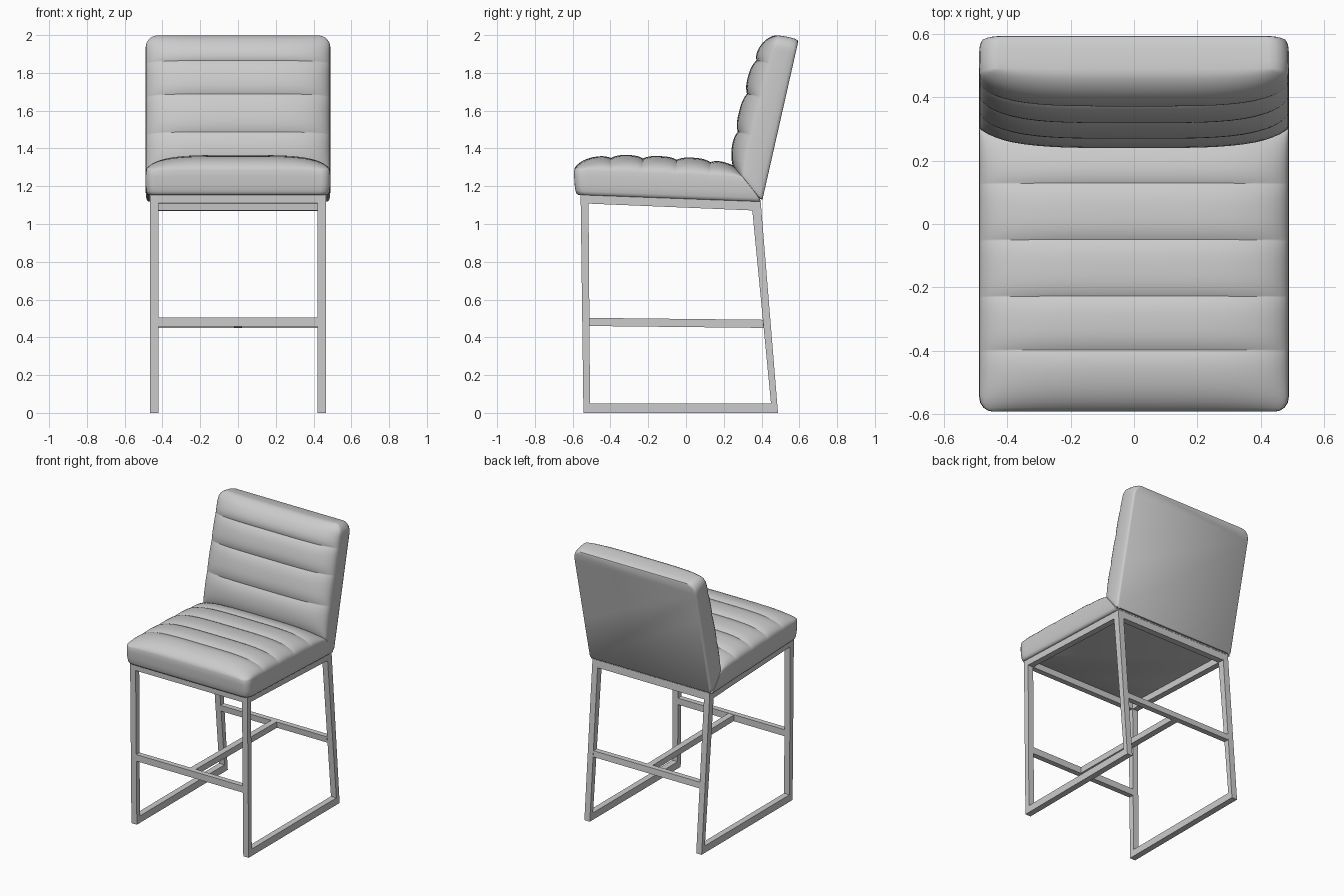
import bpy, bmesh, math
from mathutils import Vector

if "Cube" in bpy.data.objects:
    bpy.data.objects.remove(bpy.data.objects["Cube"])

GREY = bpy.data.materials.new("light_grey")
GREY.diffuse_color = (0.6, 0.6, 0.6, 1)
GREY.use_nodes = True
GREY.node_tree.nodes["Principled BSDF"].inputs["Base Color"].default_value = GREY.diffuse_color


def finish(bm, name, smooth=False):
    bmesh.ops.recalc_face_normals(bm, faces=bm.faces)
    me = bpy.data.meshes.new(name)
    bm.to_mesh(me)
    bm.free()
    ob = bpy.data.objects.new(name, me)
    bpy.context.collection.objects.link(ob)
    me.materials.append(GREY)
    if smooth:
        bpy.ops.object.select_all(action='DESELECT')
        ob.select_set(True)
        bpy.context.view_layer.objects.active = ob
        bpy.ops.object.shade_smooth_by_angle(angle=math.radians(40))
    return ob


def bar(name, x0, x1, yz):
    """Side-view polygon extruded across x."""
    bm = bmesh.new()
    a = [bm.verts.new((x0, y, z)) for y, z in yz]
    b = [bm.verts.new((x1, y, z)) for y, z in yz]
    bm.faces.new(a)
    bm.faces.new(b)
    n = len(yz)
    for i in range(n):
        j = (i + 1) % n
        bm.faces.new((a[i], a[j], b[j], b[i]))
    finish(bm, name)


def ring(name, x0, x1, outer, inner):
    """Closed side frame made from an outer and an inner outline."""
    bm = bmesh.new()
    loops = [[bm.verts.new((x, y, z)) for y, z in pts]
             for x, pts in ((x0, outer), (x1, outer), (x1, inner), (x0, inner))]
    for k in range(4):
        p, q = loops[k], loops[(k + 1) % 4]
        for i in range(4):
            j = (i + 1) % 4
            bm.faces.new((p[i], p[j], q[j], q[i]))
    finish(bm, name)


def cushion(name, A, B, C, D, seams, puff, r0, r1, half=0.487):
    """Channelled pad. A-B is the base line, D-C the rim line (side view);
    r0, r1 are the plan corner radii at the start and end."""
    A, B, C, D = (Vector((0, y, z)) for y, z in (A, B, C, D))
    axis = (C - D).normalized()
    normal = Vector((0, -axis.z, axis.y))
    length = (C - D).length
    us = [-math.cos(math.pi * i / 28) for i in range(29)]
    rows = []  # (v, channel position)
    knots = [0] + seams + [1]
    for a, b in zip(knots, knots[1:]):
        for k in range(0 if a == 0 else 1, 13):
            t = 0.5 - 0.5 * math.cos(math.pi * k / 12)
            rows.append((a + (b - a) * t, t))

    def width(v):
        w = half
        for r, d in ((r0, v * length), (r1, (1 - v) * length)):
            if d < r:
                w -= r - math.sqrt(max(0, r * r - (r - d) ** 2))
        return w

    def place(u, v, w, inset=0):
        p = (A.lerp(B, v)).lerp(D.lerp(C, v), w)
        p = p + axis * (0.5 - v) * 2 * inset
        p.x = u * (width(v) - inset)
        return p

    bm = bmesh.new()
    grid = []
    for v, t in rows:
        fv = math.sqrt(max(0, 1 - abs(2 * v - 1) ** 4))
        groove = 1 - 0.17 * abs(2 * t - 1) ** 3
        line = []
        for u in us:
            fu = math.sqrt(max(0, 1 - abs(u) ** 4))
            line.append(bm.verts.new(place(u, v, 1) + normal * puff * fu * fv * groove))
        grid.append(line)
    m, n = len(rows), len(us)
    for i in range(m - 1):
        for j in range(n - 1):
            bm.faces.new((grid[i][j], grid[i][j + 1], grid[i + 1][j + 1], grid[i + 1][j]))
    # boundary loop carried down to the base
    idx = ([(0, j) for j in range(n)] + [(i, n - 1) for i in range(1, m)]
           + [(m - 1, j) for j in range(n - 2, -1, -1)] + [(i, 0) for i in range(m - 2, 0, -1)])
    prev = [grid[i][j] for i, j in idx]
    for w, inset in ((0.75, -0.002), (0.4, -0.002), (0.15, 0.001), (0.04, 0.006), (0, 0.014)):
        cur = [bm.verts.new(place(us[j], rows[i][0], w, inset)) for i, j in idx]
        for k in range(len(idx)):
            q = (k + 1) % len(idx)
            bm.faces.new((prev[k], prev[q], cur[q], cur[k]))
        prev = cur
    bm.faces.new(prev)
    finish(bm, name, smooth=True)


# upholstery
cushion("seat", (-0.585, 1.155), (0.405, 1.118), (0.30, 1.25), (-0.592, 1.285),
        [0.215, 0.405, 0.605, 0.805], 0.092, 0.045, 0.005)
cushion("backrest", (0.402, 1.118), (0.597, 1.977), (0.49, 1.998), (0.30, 1.24),
        [0.30, 0.565, 0.80], 0.105, 0.015, 0.06)

# side frames
outer = [(-0.543, 0), (0.487, 0), (0.395, 1.122), (-0.558, 1.158)]
inner = [(-0.508, 0.05), (0.45, 0.05), (0.351, 1.072), (-0.516, 1.108)]
for side, s in (("left", -1), ("right", 1)):
    ring(side + "_side_frame", s * 0.422, s * 0.465, outer, inner)

# rails under the seat and footrest bars
X = 0.422
bar("front_seat_rail", -X, X, [(-0.558, 1.158), (-0.557, 1.11), (-0.516, 1.108), (-0.516, 1.156)])
bar("back_seat_rail", -X, X, [(0.351, 1.072), (0.399, 1.07), (0.395, 1.122), (0.347, 1.124)])
bar("front_footrest", -X, X, [(-0.549, 0.458), (-0.511, 0.458), (-0.511, 0.505), (-0.549, 0.505)])
bar("back_footrest", -X, X, [(0.41, 0.45), (0.449, 0.45), (0.445, 0.493), (0.406, 0.493)])
bar("centre_stretcher", -0.022, 0.022, [(-0.511, 0.46), (0.41, 0.45), (0.407, 0.493), (-0.511, 0.503)])
